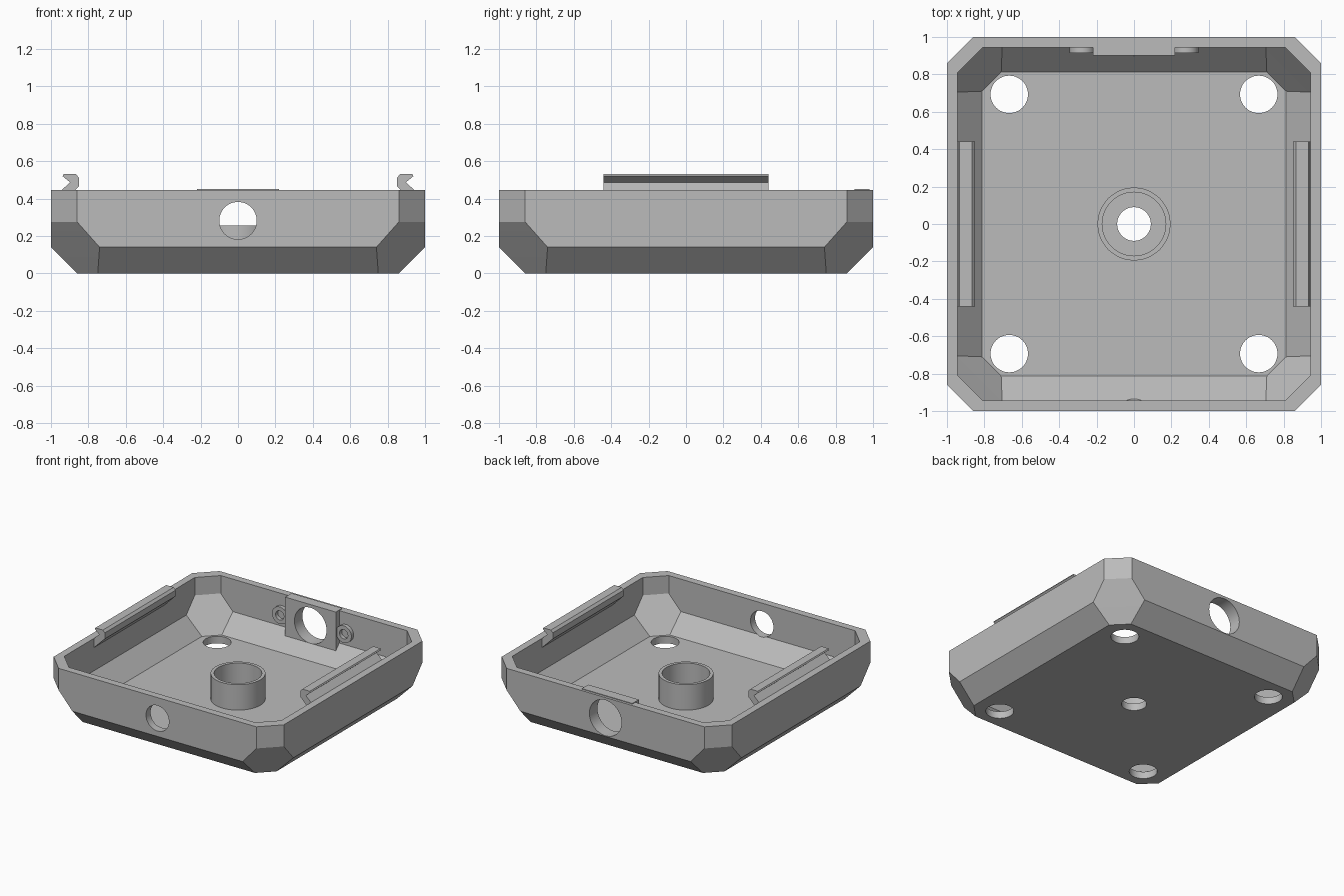
import bpy, bmesh, math
from mathutils import Matrix

cube = bpy.data.objects.get("Cube")
if cube:
    bpy.data.objects.remove(cube, do_unlink=True)

grey = bpy.data.materials.new("plain grey")
grey.use_nodes = True
COLOUR = (0.5, 0.5, 0.5, 1)
grey.diffuse_color = COLOUR
grey.node_tree.nodes["Principled BSDF"].inputs["Base Color"].default_value = COLOUR


def finish(name, bm):
    """Turn a bmesh into a grey object."""
    bmesh.ops.recalc_face_normals(bm, faces=bm.faces)
    mesh = bpy.data.meshes.new(name)
    bm.to_mesh(mesh)
    bm.free()
    mesh.materials.append(grey)
    obj = bpy.data.objects.new(name, mesh)
    bpy.context.collection.objects.link(obj)
    return obj


def smooth(obj):
    bpy.ops.object.select_all(action='DESELECT')
    obj.select_set(True)
    bpy.context.view_layer.objects.active = obj
    bpy.ops.object.shade_smooth_by_angle(angle=math.radians(25))


def octagon(half, cut, z):
    """Square outline with cut corners; cut is where the straight side ends."""
    q = [(half, -cut), (half, cut), (cut, half), (-cut, half)]
    return [(x, y, z) for x, y in q + [(-x, -y) for x, y in q]]


def loft(bm, rings, closed=False):
    """Join successive rings of points with quads."""
    loops = [[bm.verts.new(p) for p in ring] for ring in rings]
    pairs = list(zip(loops, loops[1:]))
    if closed:
        pairs.append((loops[-1], loops[0]))
    for a, b in pairs:
        for i in range(len(a)):
            j = (i + 1) % len(a)
            bm.faces.new((a[i], a[j], b[j], b[i]))
    return loops


def cylinder(name, radius, centre, depth, along_y=False):
    bm = bmesh.new()
    turn = Matrix.Rotation(math.pi / 2 if along_y else 0, 4, 'X')
    bmesh.ops.create_cone(bm, cap_ends=True, segments=48, radius1=radius,
                          radius2=radius, depth=depth,
                          matrix=Matrix.Translation(centre) @ turn)
    return finish(name, bm)


def tube(name, outer, inner, centre, height, along_y=False):
    """Ring-shaped boss, starting at centre and running along its axis."""
    bm = bmesh.new()
    rings = []
    for r, h in ((outer, 0), (outer, height), (inner, height), (inner, 0)):
        rings.append([(r * math.cos(i * math.tau / 48),
                       r * math.sin(i * math.tau / 48), h) for i in range(48)])
    loft(bm, rings, closed=True)
    turn = Matrix.Rotation(math.pi / 2 if along_y else 0, 4, 'X')
    bm.transform(Matrix.Translation(centre) @ turn)
    obj = finish(name, bm)
    smooth(obj)
    return obj


def drill(obj, cutters):
    """Subtract the cutters and bake the result into the mesh."""
    for c in cutters:
        c.hide_render = True
        mod = obj.modifiers.new("hole", 'BOOLEAN')
        mod.operation = 'DIFFERENCE'
        mod.solver = 'EXACT'
        mod.object = c
    graph = bpy.context.evaluated_depsgraph_get()
    mesh = bpy.data.meshes.new_from_object(obj.evaluated_get(graph))
    obj.modifiers.clear()
    obj.data = mesh
    smooth(obj)


# Tray with chamfered corners and base, outside then inside
bm = bmesh.new()
loops = loft(bm, [octagon(*r) for r in (
    (0.86, 0.75, 0), (1, 0.74, 0.14), (1, 0.86, 0.275), (1, 0.86, 0.445),
    (0.943, 0.81, 0.445), (0.943, 0.81, 0.305), (0.943, 0.705, 0.19), (0.812, 0.71, 0.055))])
bm.faces.new(loops[0])
bm.faces.new(loops[-1])
tray = finish("tray", bm)

# Plate around the rear opening
bm = bmesh.new()
bmesh.ops.create_cube(bm, size=1, matrix=Matrix.Translation((0, 0.94, 0.288))
                      @ Matrix.Diagonal((0.44, 0.08, 0.324, 1)))
plate = finish("rear_plate", bm)

# Holes: four in the corners, one in the floor centre, one in each end wall
cutters = [cylinder("corner_hole_cutter", 0.1, (x, y, 0.03), 0.2)
           for x in (-0.667, 0.667) for y in (-0.693, 0.693)]
cutters.append(cylinder("centre_hole_cutter", 0.09, (0, 0, 0.03), 0.2))
cutters.append(cylinder("front_hole_cutter", 0.1, (0, -1, 0.282), 0.3, True))
rear_cutter = cylinder("rear_hole_cutter", 0.14, (0, 0.95, 0.285), 0.3, True)
drill(tray, cutters + [rear_cutter])
drill(plate, [rear_cutter])
for c in cutters + [rear_cutter]:
    bpy.data.objects.remove(c, do_unlink=True)

# Collar in the middle of the floor
tube("centre_collar", 0.195, 0.17, (0, 0, 0.05), 0.205)

# Screw bosses beside the rear plate, and hooked rails on the side walls
RAIL = [(0.95, 0.365), (0.85, 0.465), (0.85, 0.512), (0.867, 0.53),
        (0.932, 0.53), (0.938, 0.52), (0.898, 0.487), (0.945, 0.443)]
for side, s in (("left", 1), ("right", -1)):
    tube(side + "_screw_boss", 0.067, 0.036, (s * 0.278, 0.945, 0.285), 0.03, True)
    bm = bmesh.new()
    ends = loft(bm, [[(s * x, y, z) for x, z in RAIL] for y in (-0.44, 0.44)])
    for end in ends:
        bm.faces.new(end)
    finish(side + "_rail", bm)
